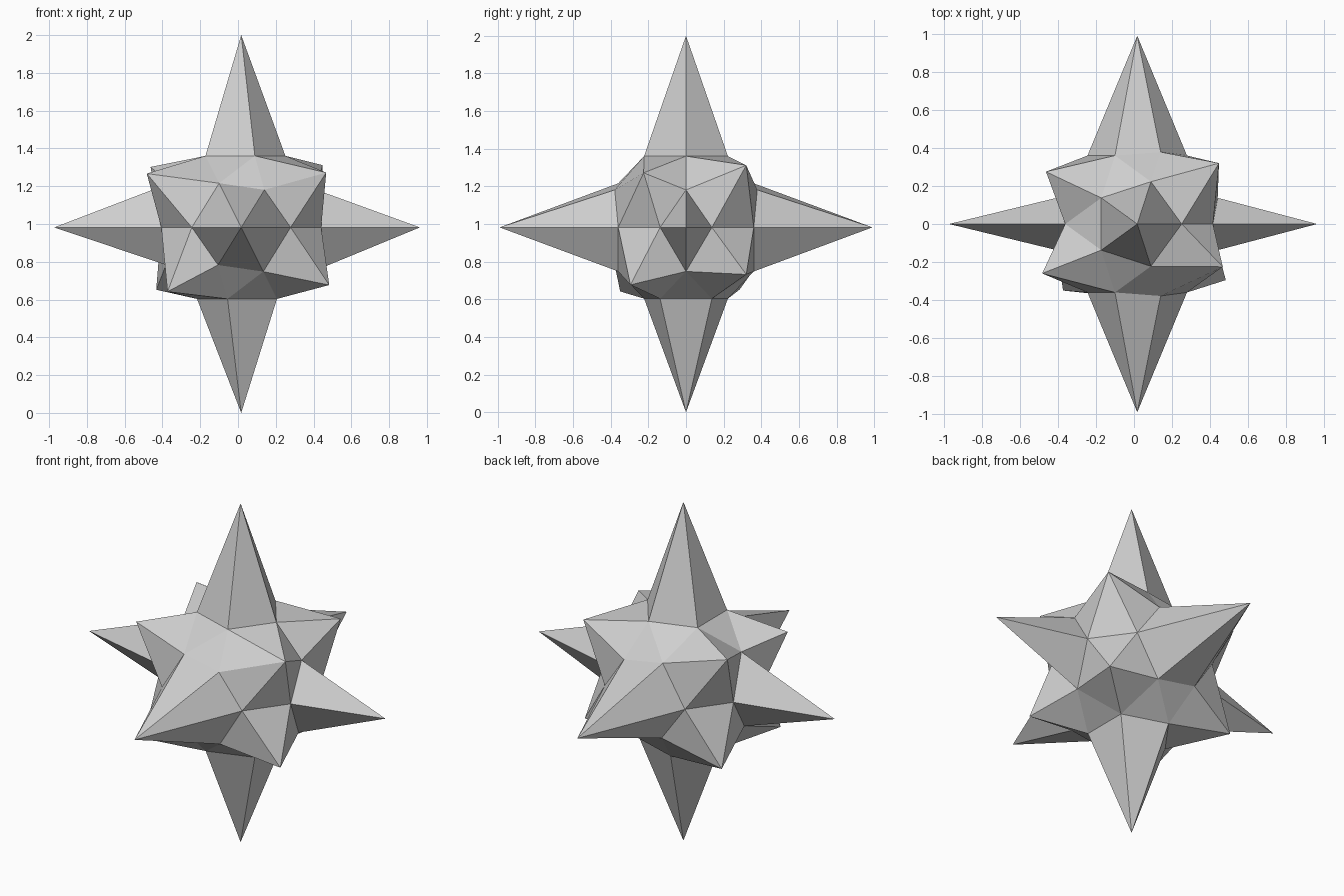
import bpy
import bmesh
from mathutils import Vector

cube = bpy.data.objects.get("Cube")
if cube:
    bpy.data.objects.remove(cube, do_unlink=True)

CORE_RADIUS = 0.445
CENTRE = Vector((0.017, 0, 0.982))

# Faceted core
bm = bmesh.new()
bmesh.ops.create_icosphere(bm, subdivisions=2, radius=CORE_RADIUS)

# Long side spikes: join the two facets facing sideways and raise their middle
for tip_x in (0.946, -0.99):
    side = Vector((CORE_RADIUS if tip_x > 0 else -CORE_RADIUS, 0, 0))
    edge = min(bm.edges, key=lambda e: (sum((v.co for v in e.verts), Vector()) / 2 - side).length)
    facet = bmesh.utils.face_join(list(edge.link_faces))
    poked = bmesh.ops.poke(bm, faces=[facet])
    poked["verts"][0].co = (tip_x, 0, 0)

# Long vertical and front/back spikes, then short corner spikes:
# each pulls out the core vertex lying closest to its direction
tips = [
    (0, 0, 1.018), (0, 0, -0.982), (0, -0.99, 0), (0, 0.99, 0),
    (-0.5, -0.26, 0.285), (0.45, -0.225, 0.29),
    (-0.48, 0.275, 0.32), (0.43, 0.32, 0.33),
    (-0.39, -0.35, -0.34), (0.466, -0.295, -0.305),
    (-0.45, 0.285, -0.33), (0.42, 0.32, -0.25),
]
for tip in map(Vector, tips):
    vert = max(bm.verts, key=lambda v: v.co.normalized().dot(tip.normalized()))
    vert.co = tip

bmesh.ops.translate(bm, verts=bm.verts, vec=CENTRE)
bmesh.ops.recalc_face_normals(bm, faces=bm.faces)
mesh = bpy.data.meshes.new("spiked_star")
bm.to_mesh(mesh)
bm.free()

# Plain grey material
grey = bpy.data.materials.new("light_grey")
grey.use_nodes = True
colour = (0.62, 0.62, 0.62, 1)
grey.diffuse_color = colour
grey.node_tree.nodes["Principled BSDF"].inputs["Base Color"].default_value = colour
mesh.materials.append(grey)

star = bpy.data.objects.new("spiked_star", mesh)
bpy.context.collection.objects.link(star)
